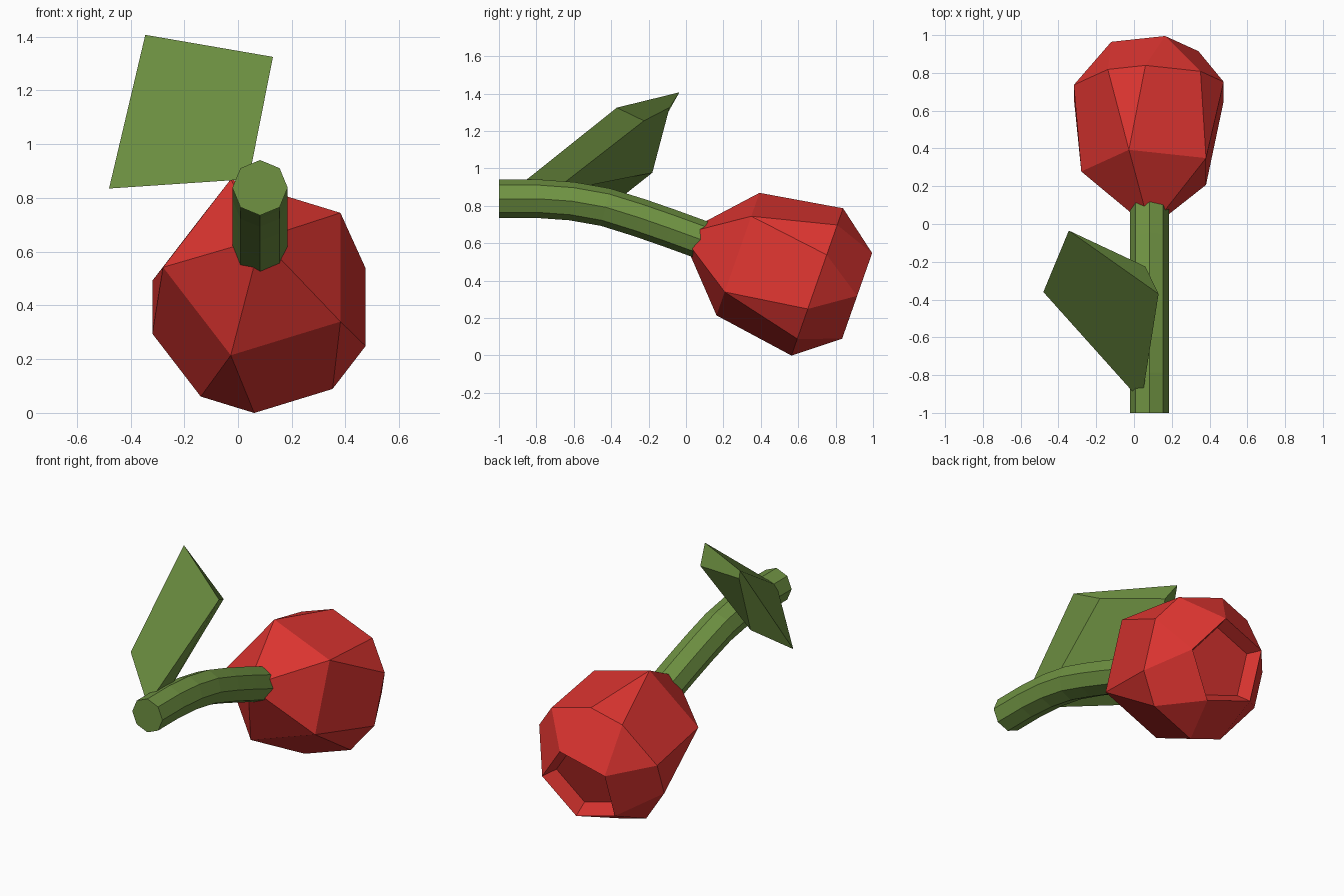
import bpy, math
from mathutils import Vector

if "Cube" in bpy.data.objects:
    bpy.data.objects.remove(bpy.data.objects["Cube"])


def material(name, rgb):
    m = bpy.data.materials.new(name)
    m.diffuse_color = (*rgb, 1)
    m.use_nodes = True
    m.node_tree.nodes["Principled BSDF"].inputs["Base Color"].default_value = m.diffuse_color
    return m


GREEN = material("green", (0.16, 0.29, 0.055))
RED = material("red", (0.72, 0.035, 0.03))


def make_object(name, verts, faces, mat):
    me = bpy.data.meshes.new(name)
    me.from_pydata([tuple(v) for v in verts], [], faces)
    me.materials.append(mat)
    ob = bpy.data.objects.new(name, me)
    bpy.context.collection.objects.link(ob)
    bpy.context.view_layer.objects.active = ob
    # consistent outward normals
    import bmesh
    bm = bmesh.new()
    bm.from_mesh(me)
    bmesh.ops.recalc_face_normals(bm, faces=bm.faces)
    bm.to_mesh(me)
    bm.free()
    return ob


# Stem: octagon swept along a drooping path in the y-z plane
path = [(-1, .838), (-.79, .838), (-.61, .825), (-.43, .793),
        (-.25, .737), (-.08, .678), (.12, .605)]
N, R, CX = 8, .103, .082
verts, faces = [], []
for i, (y, z) in enumerate(path):
    a, b = path[max(i - 1, 0)], path[min(i + 1, len(path) - 1)]
    t = Vector((0, b[0] - a[0], b[1] - a[1])).normalized()
    up = Vector((0, -t.z, t.y))
    for k in range(N):
        ang = math.tau * k / N
        verts.append(Vector((CX + R * math.cos(ang), y, z)) + up * R * math.sin(ang))
for i in range(len(path) - 1):
    for k in range(N):
        n = (k + 1) % N
        faces.append((i * N + k, i * N + n, i * N + N + n, i * N + N + k))
faces += [tuple(range(N)), tuple(range(len(verts) - N, len(verts)))]
make_object("stem", verts, faces, GREEN)

# Leaf: tapered slab, broad outer face and smaller inner face
outer = [(-.345, -.035, 1.407), (.13, -.37, 1.325), (.04, -.94, .87), (-.48, -.36, .835)]
inner = [(-.30, -.088, 1.326), (.06, -.225, 1.255), (.03, -.72, .87), (-.315, -.18, .977)]
faces = [(0, 1, 2, 3), (7, 6, 5, 4)]
faces += [(k, (k + 1) % 4, (k + 1) % 4 + 4, k + 4) for k in range(4)]
make_object("leaf", outer + inner, faces, GREEN)

# Fruit: five-fold rings along a tilted axis
origin = Vector((.086, .278, .542))
axis = Vector((0, .944, -.331)).normalized()
side = Vector((0, .331, .944)).normalized()
verts = []


def ring(t, r, degrees):
    start = len(verts)
    for d in degrees:
        a = math.radians(d)
        verts.append(origin + axis * t + Vector((r * math.cos(a), 0, 0)) + side * r * math.sin(a))
    return list(range(start, len(verts)))


odd = [36 + 72 * k for k in range(5)]
even = [72 * k for k in range(5)]
neck = ring(-.239, .094, odd)
shoulder = ring(0, .365, odd)
belly = ring(.449, .418, [d + s for d in odd for s in (-14.5, 14.5)])
rim = ring(.675, .255, even)
floor = ring(.595, .21, even)
faces = [tuple(neck), tuple(floor)]
for k in range(5):
    n = (k + 1) % 5
    lo, hi, nxt = belly[2 * k], belly[2 * k + 1], belly[2 * n]
    faces += [(neck[k], neck[n], shoulder[n], shoulder[k]),
              (shoulder[k], hi, lo),
              (shoulder[k], shoulder[n], nxt, hi),
              (lo, hi, rim[n], rim[k]),
              (hi, nxt, rim[n]),
              (rim[k], rim[n], floor[n], floor[k])]
make_object("fruit", verts, faces, RED)
